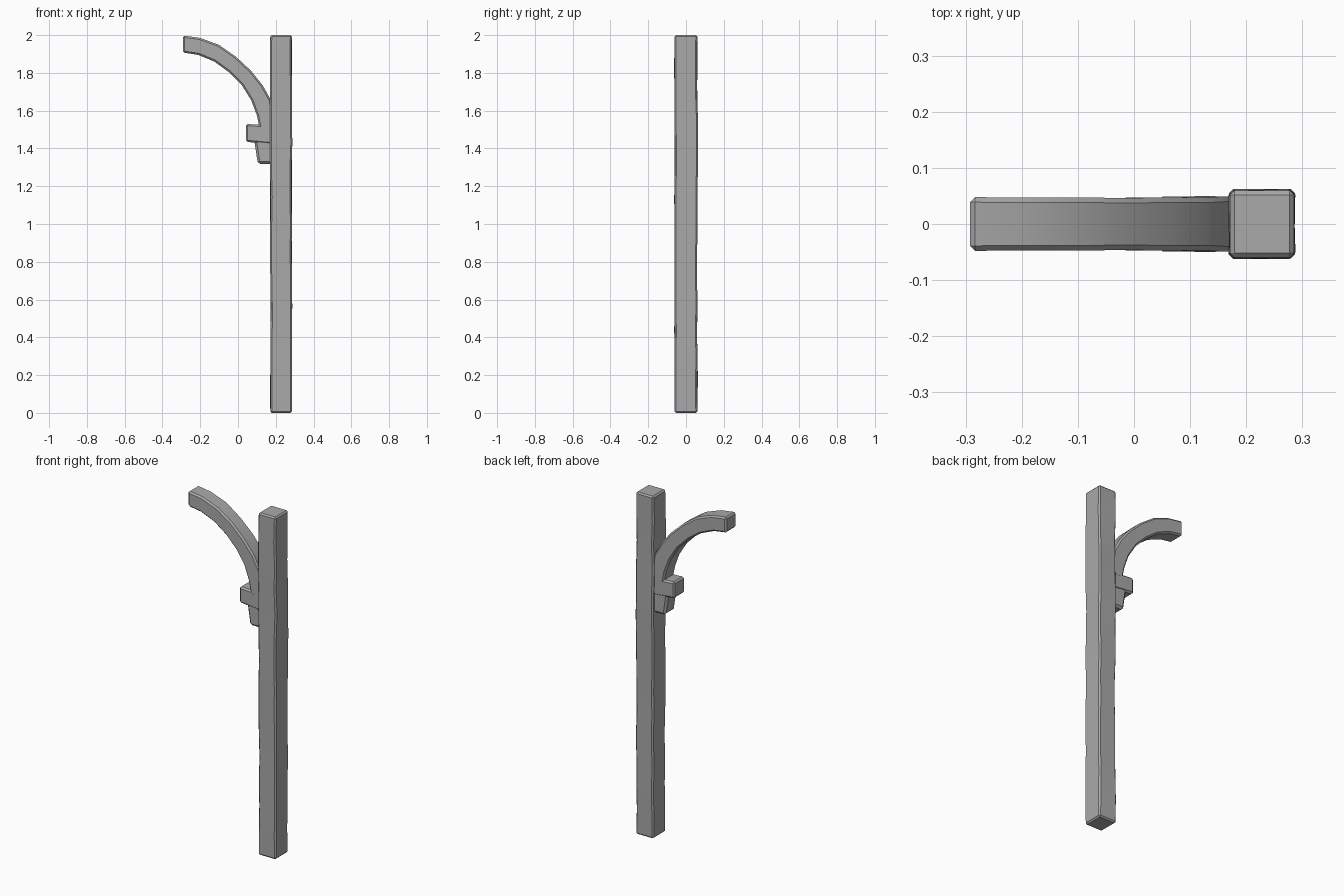
import bpy, bmesh, math, random
from mathutils import Vector

random.seed(4)
cube = bpy.data.objects.get("Cube")
if cube:
    bpy.data.objects.remove(cube, do_unlink=True)

wood = bpy.data.materials.new("weathered grey")
wood.use_nodes = True
GREY = (0.4, 0.4, 0.4, 1)
wood.diffuse_color = GREY
wood.node_tree.nodes["Principled BSDF"].inputs["Base Color"].default_value = GREY


def loft(name, rings, bevel):
    """Skin four-cornered rings into a closed beam with worn edges."""
    bm = bmesh.new()
    loops = [[bm.verts.new(p) for p in ring] for ring in rings]
    for a, b in zip(loops, loops[1:]):
        for i in range(4):
            j = (i + 1) % 4
            bm.faces.new((a[i], a[j], b[j], b[i]))
    bm.faces.new(loops[0][::-1])
    bm.faces.new(loops[-1])
    bmesh.ops.recalc_face_normals(bm, faces=bm.faces)
    # chamfer only the long corners and the two ends
    sharp = [e for e in bm.edges if e.calc_face_angle(0) > math.radians(50)]
    bmesh.ops.bevel(bm, geom=sharp, offset=bevel, segments=1, affect='EDGES')
    mesh = bpy.data.meshes.new(name)
    bm.to_mesh(mesh)
    bm.free()
    mesh.materials.append(wood)
    obj = bpy.data.objects.new(name, mesh)
    bpy.context.collection.objects.link(obj)
    bpy.ops.object.select_all(action='DESELECT')
    obj.select_set(True)
    bpy.context.view_layer.objects.active = obj
    bpy.ops.object.shade_smooth_by_angle(angle=math.radians(30))
    return obj


def wobble(amount):
    return random.uniform(-amount, amount)


CORNERS = ((-1, -1), (1, -1), (1, 1), (-1, 1))

# Tall post, slightly uneven along its length
post_rings = []
STEPS = 14
for k in range(STEPS + 1):
    end = k in (0, STEPS)
    w = 0 if end else 0.003
    post_rings.append([Vector((0.228 + sx * 0.057 + wobble(w),
                               sy * 0.06 + wobble(w), 2 * k / STEPS))
                       for sx, sy in CORNERS])
loft("post", post_rings, 0.008)

# Curved brace: pairs of outer and inner edge points along the arc
ARC = [((-0.292, 1.998), (-0.292, 1.908)), ((-0.20, 1.985), (-0.21, 1.895)),
       ((-0.10, 1.948), (-0.125, 1.86)), ((-0.01, 1.885), (-0.05, 1.805)),
       ((0.07, 1.81), (0.02, 1.735)), ((0.13, 1.735), (0.07, 1.655)),
       ((0.175, 1.655), (0.10, 1.575)), ((0.19, 1.50), (0.115, 1.50))]
brace_rings = []
for k, (outer, inner) in enumerate(ARC):
    half = 0.048 + (wobble(0.002) if k else 0)
    brace_rings.append([Vector((p[0], s * half, p[1]))
                        for p, s in ((inner, -1), (outer, -1), (outer, 1), (inner, 1))])
loft("curved_brace", brace_rings, 0.009)


def block(name, outline, half, bevel):
    """Four-sided outline in the xz plane, given depth along y."""
    return loft(name, [[Vector((x, y, z)) for x, z in outline]
                       for y in (-half, half)], bevel)


# Stepped corbel under the brace
block("corbel_upper", [(0.042, 1.435), (0.20, 1.42), (0.20, 1.52), (0.042, 1.53)],
      0.049, 0.009)
block("corbel_lower", [(0.105, 1.318), (0.20, 1.318), (0.20, 1.45), (0.085, 1.45)],
      0.046, 0.012)
